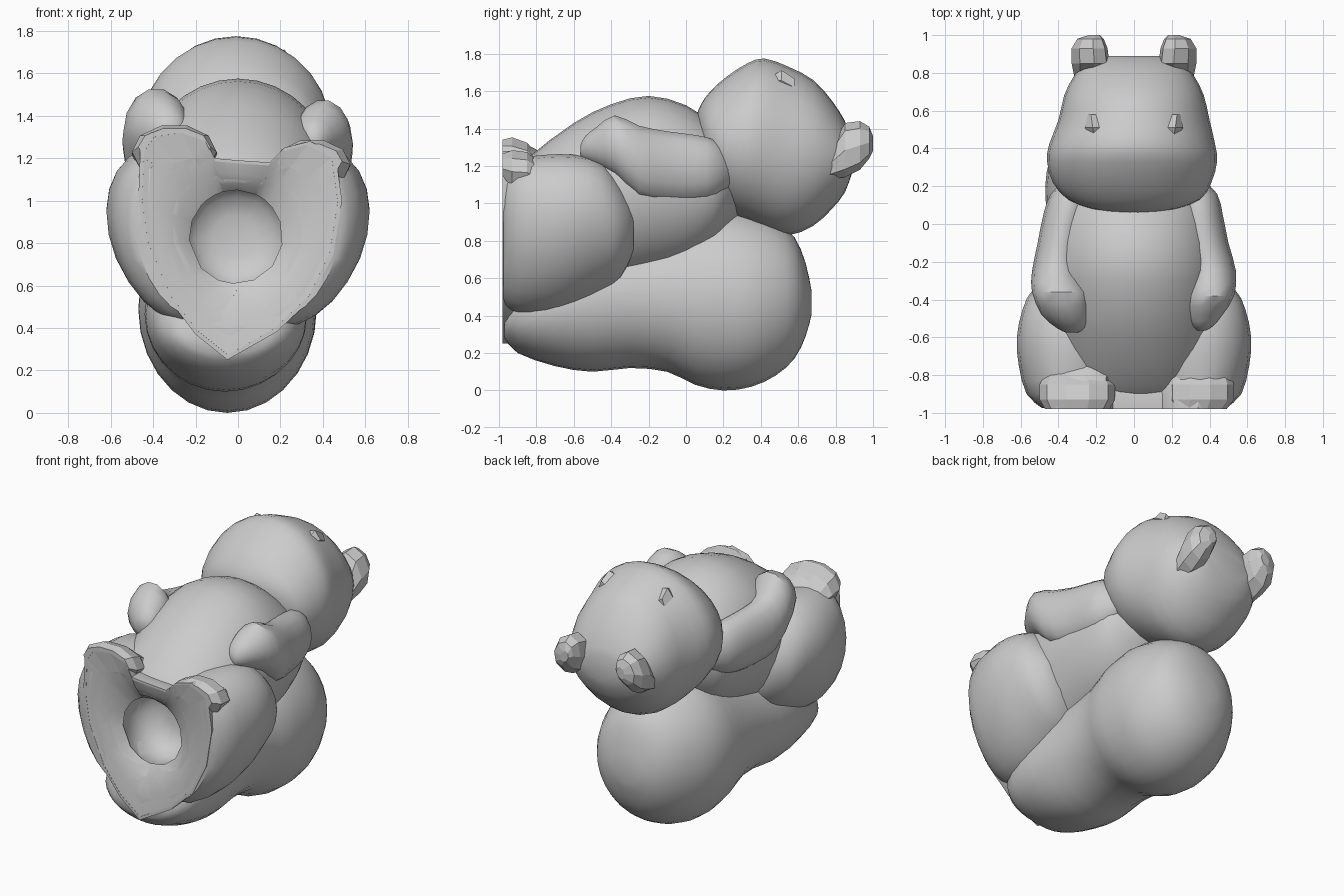
import bpy, bmesh, math

stone = bpy.data.materials.new("plain grey")
stone.diffuse_color = (0.6, 0.6, 0.6, 1)


def skin(name, rings):
    """Closed solid through a list of equal-length point rings."""
    bm = bmesh.new()
    loops = [[bm.verts.new(p) for p in r] for r in rings]
    n = len(loops[0])
    for a, b in zip(loops, loops[1:]):
        for i in range(n):
            j = (i + 1) % n
            bm.faces.new((a[i], a[j], b[j], b[i]))
    bm.faces.new(loops[0])
    bm.faces.new(loops[-1])
    bmesh.ops.recalc_face_normals(bm, faces=bm.faces)
    me = bpy.data.meshes.new(name)
    bm.to_mesh(me)
    bm.free()
    me.materials.append(stone)
    ob = bpy.data.objects.new(name, me)
    bpy.context.collection.objects.link(ob)
    return ob


def refine(rows):
    """Add a smooth halfway section between neighbours."""
    out = []
    for i in range(len(rows) - 1):
        p0, p1, p2 = rows[max(i - 1, 0)], rows[i], rows[i + 1]
        p3 = rows[min(i + 2, len(rows) - 1)]
        out += [p1, tuple((9 * (b + c) - a - d) / 16 for a, b, c, d in zip(p0, p1, p2, p3))]
    return out + [rows[-1]]


def loft(name, rows, seg=24, shear=0.0, mirror=1, smooth=True):
    """Oval sections along y: (y, centre x, half width, z low, z high)."""
    rings = []
    for y, cx, hw, lo, hi in (refine(rows) if smooth else rows):
        ring = []
        for k in range(seg):
            a = 2 * math.pi * k / seg
            x = cx + hw * math.cos(a) + shear * hw * math.sin(a)
            ring.append((mirror * x, y, (lo + hi) / 2 + (hi - lo) / 2 * math.sin(a)))
        rings.append(ring)
    return skin(name, rings)


# head, belly and big curled tail
head = loft("head", [
    (.06, 0, .08, 1.38, 1.48), (.08, 0, .22, 1.28, 1.53), (.13, 0, .35, 1.08, 1.6),
    (.22, -.01, .42, .95, 1.68), (.33, -.01, .45, .9, 1.75), (.42, -.01, .44, .86, 1.775),
    (.55, 0, .40, .83, 1.73), (.68, 0, .37, .88, 1.66), (.78, 0, .32, .97, 1.55),
    (.85, 0, .26, 1.06, 1.44), (.89, 0, .16, 1.17, 1.34)], 28)
body = loft("body", [
    (-.95, 0, .36, .6, 1.12), (-.85, 0, .40, .55, 1.24), (-.6, 0, .45, .5, 1.43),
    (-.4, 0, .46, .55, 1.53), (-.2, 0, .46, .6, 1.575), (0, 0, .43, .65, 1.525),
    (.15, 0, .39, .75, 1.42), (.22, 0, .33, .85, 1.34), (.3, 0, .22, .95, 1.25)], 32)
tail = loft("tail", [
    (-.97, -.05, .2, .28, .42), (-.9, -.05, .31, .2, .6), (-.7, -.05, .37, .13, .75),
    (-.5, -.06, .38, .1, .83), (-.3, -.06, .37, .12, .86), (-.1, -.06, .38, .1, .9),
    (.05, -.05, .41, .03, .95), (.2, -.05, .42, 0, .98), (.35, -.04, .405, .02, .95),
    (.48, -.03, .35, .08, .9), (.58, -.02, .28, .17, .82), (.64, -.02, .19, .29, .68),
    (.67, -.02, .08, .4, .54)], 28)

# haunches
haunches = [loft(side + "_haunch", [
    (-.975, .25, .23, .45, 1.2), (-.9, .27, .29, .41, 1.24), (-.75, .27, .33, .4, 1.26),
    (-.6, .27, .34, .44, 1.26), (-.45, .28, .30, .52, 1.22), (-.35, .30, .23, .6, 1.1),
    (-.28, .32, .11, .74, .98)], 24, .25, m) for side, m in (("right", 1), ("left", -1))]

# feet
feet = [loft("left_foot", [
    (-.98, -.3, .17, 1.16, 1.345), (-.93, -.3, .2, 1.1, 1.36), (-.85, -.3, .2, 1.1, 1.33),
    (-.78, -.3, .16, 1.1, 1.25)], 10, smooth=False),
    loft("right_foot", [
    (-.98, .34, .15, 1.1, 1.27), (-.93, .35, .18, 1.05, 1.29), (-.85, .35, .18, 1.05, 1.28),
    (-.78, .35, .15, 1.05, 1.22)], 10, smooth=False)]

# arms with paws resting on the belly
loft("right_arm", [
    (.25, .28, .07, 1.1, 1.26), (.16, .33, .11, 1.03, 1.34), (.05, .35, .12, 1.0, 1.37),
    (-.1, .37, .13, 1.0, 1.39),
    (-.25, .41, .13, 1.03, 1.42), (-.38, .40, .13, 1.15, 1.475), (-.48, .37, .10, 1.2, 1.41),
    (-.54, .36, .06, 1.23, 1.36), (-.565, .36, .02, 1.26, 1.31)], 14)
loft("left_arm", [
    (.25, -.28, .07, 1.1, 1.26), (.16, -.33, .11, 1.03, 1.34), (.05, -.36, .12, 1.0, 1.37),
    (-.1, -.39, .12, 1.0, 1.39),
    (-.25, -.41, .13, 1.03, 1.43), (-.36, -.385, .155, 1.12, 1.53), (-.48, -.36, .13, 1.2, 1.48),
    (-.55, -.33, .08, 1.25, 1.41), (-.575, -.33, .03, 1.29, 1.36)], 14)

# ears and faceted eyes
for side, m in (("right", 1), ("left", -1)):
    loft(side + "_ear", [
        (.75, .25, .06, 1.13, 1.26), (.85, .23, .1, 1.14, 1.43), (.93, .235, .095, 1.18, 1.44),
        (.98, .23, .07, 1.24, 1.41), (1.0, .21, .03, 1.28, 1.36)], 8, -.2, m, False)
    loft(side + "_eye", [
        (.455, .2, .03, 1.62, 1.68), (.51, .2, .06, 1.6, 1.715), (.58, .22, .025, 1.57, 1.67)],
        5, 0, m, False)

# heart shaped base
HEART = [(0, 1.19), (.15, 1.18), (.22, 1.25), (.34, 1.28), (.46, 1.22), (.49, 1.0),
         (.45, .75), (.35, .54), (.18, .38), (-.05, .25), (-.2, .37), (-.33, .54),
         (-.44, .8), (-.47, 1.0), (-.46, 1.25), (-.41, 1.32), (-.28, 1.34), (-.16, 1.3), (-.11, 1.2)]
HX, HZ = -.01, .83


def heart(y, scale, t=0.0, r=.22):
    """Heart ring, blended by t towards a circle."""
    ring = []
    for x, z in HEART:
        dx, dz = x - HX, z - HZ
        d = math.hypot(dx, dz)
        f = (1 - t) * scale + t * r / d
        ring.append((HX + dx * f, y, HZ + dz * f))
    return ring


base = skin("base", [heart(-.98, 1), heart(-.9, 1), heart(-.8, .9), heart(-.7, .7)])

# shallow dish and round hole in the underside
cutter = skin("dish_cutter", [heart(-1.02, .97), heart(-.979, .96), heart(-.965, .96, .4),
                              heart(-.94, .96, .75), heart(-.9, .96, 1),
                              heart(-.86, 1, 1, .25), heart(-.72, 1, 1, .25),
                              heart(-.64, 1, 1, .19), heart(-.61, 1, 1, .1)])
cutter.hide_render = True
for ob in [base, body, tail] + haunches + feet:
    bpy.context.view_layer.objects.active = ob
    mod = ob.modifiers.new("dish", "BOOLEAN")
    mod.operation, mod.solver, mod.object = "DIFFERENCE", "EXACT", cutter
    bpy.ops.object.modifier_apply(modifier=mod.name)
bpy.data.objects.remove(cutter)

# smooth shading with crisp edges; ears, eyes and feet stay faceted
bpy.ops.object.select_all(action="DESELECT")
for ob in bpy.context.scene.objects:
    if not ob.name.endswith(("ear", "eye", "foot")):
        ob.select_set(True)
        bpy.context.view_layer.objects.active = ob
bpy.ops.object.shade_smooth_by_angle(angle=math.radians(40))
